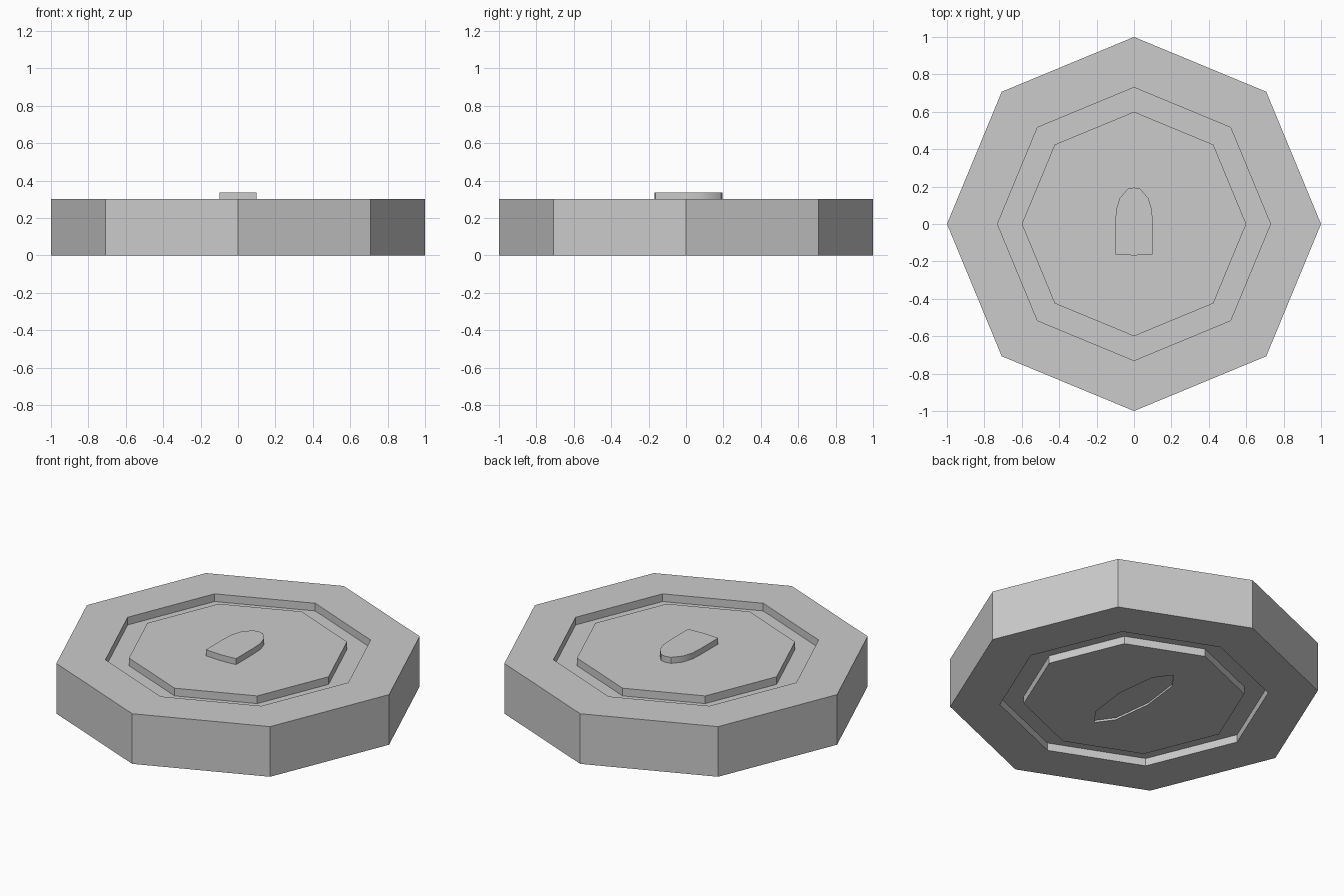
import bpy, bmesh, math

if "Cube" in bpy.data.objects:
    bpy.data.objects.remove(bpy.data.objects["Cube"])


def finish(name, bm):
    bmesh.ops.recalc_face_normals(bm, faces=bm.faces)
    mesh = bpy.data.meshes.new(name)
    bm.to_mesh(mesh)
    bm.free()
    obj = bpy.data.objects.new(name, mesh)
    bpy.context.collection.objects.link(obj)
    return obj


def lathe(name, rings, sides):
    """Skin a list of (x radius, y radius, z) rings and cap both ends."""
    bm = bmesh.new()
    loops = []
    for rx, ry, z in rings:
        angles = [2 * math.pi * i / sides for i in range(sides)]
        loops.append([bm.verts.new((rx * math.cos(a), ry * math.sin(a), z)) for a in angles])
    for a, b in zip(loops, loops[1:]):
        for i in range(sides):
            j = (i + 1) % sides
            bm.faces.new((a[i], a[j], b[j], b[i]))
    bm.faces.new(loops[0])
    bm.faces.new(loops[-1])
    return finish(name, bm)


def extrude_outline(name, points, z0, z1):
    bm = bmesh.new()
    face = bm.faces.new([bm.verts.new((x, y, z0)) for x, y in points])
    new = bmesh.ops.extrude_face_region(bm, geom=[face], use_keep_orig=True)["geom"]
    bmesh.ops.translate(bm, vec=(0, 0, z1 - z0),
                        verts=[v for v in new if isinstance(v, bmesh.types.BMVert)])
    return finish(name, bm)


# Octagonal slab: groove on both faces, shallow elongated recess underneath
top, depth, inner, outer = 0.30, 0.046, 0.60, 0.73
profile = [(inner, top), (inner, top - depth), (outer, top - depth), (outer, top),
           (1.0, top), (1.0, 0), (outer, 0), (outer, depth), (inner, depth), (inner, 0)]
rings = [(r, r, z) for r, z in profile] + [(0.10, 0.335, 0), (0.10, 0.335, 0.012)]
lathe("octagonal_slab", rings, 8)

# Raised arched tab in the middle of the top
half = [(0.10, -0.162), (0.10, 0.0), (0.096, 0.075), (0.077, 0.137), (0.034, 0.188)]
outline = [(0, -0.168)] + half + [(0, 0.195)] + [(-x, y) for x, y in reversed(half)]
tab = extrude_outline("raised_tab", outline, top - 0.01, 0.336)
bpy.ops.object.select_all(action='DESELECT')
tab.select_set(True)
bpy.context.view_layer.objects.active = tab
bpy.ops.object.shade_smooth_by_angle(angle=math.radians(35))
